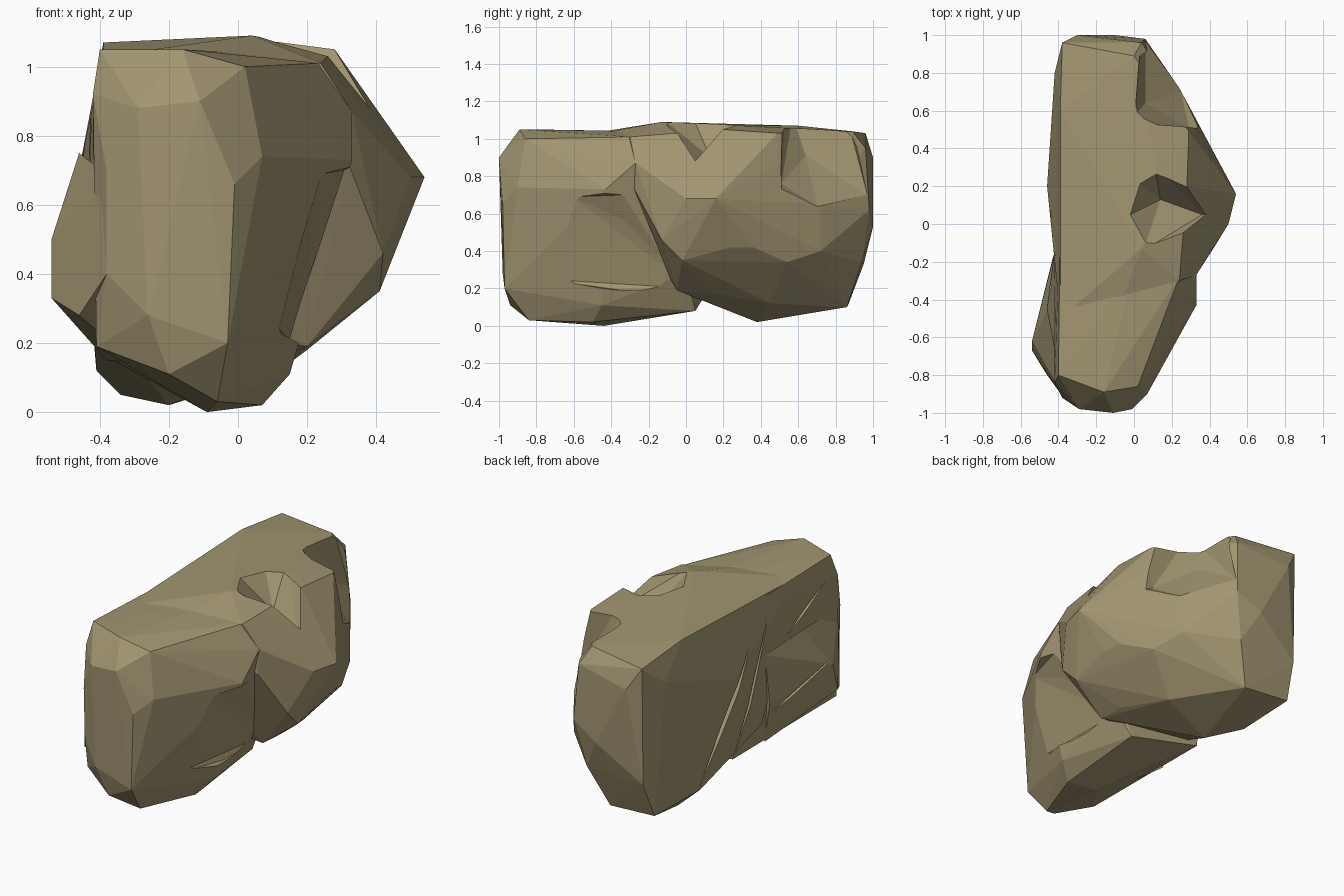
import bpy
import bmesh
from mathutils import Vector

default_cube = bpy.data.objects.get("Cube")
if default_cube:
    bpy.data.objects.remove(default_cube, do_unlink=True)

stone = bpy.data.materials.new("olive_stone")
stone.use_nodes = True
stone_colour = (.36, .30, .165, 1)
stone.diffuse_color = stone_colour
stone.node_tree.nodes["Principled BSDF"].inputs["Base Color"].default_value = stone_colour


def hull(name, points):
    """Make a faceted convex lump around a few corner points."""
    bm = bmesh.new()
    for point in points:
        bm.verts.new(point)
    result = bmesh.ops.convex_hull(bm, input=bm.verts[:])
    spare = {item for item in result["geom_interior"] + result["geom_unused"]
             if isinstance(item, bmesh.types.BMVert)}
    bmesh.ops.delete(bm, geom=list(spare), context="VERTS")
    bmesh.ops.recalc_face_normals(bm, faces=bm.faces[:])
    mesh = bpy.data.meshes.new(name)
    bm.to_mesh(mesh)
    bm.free()
    mesh.materials.append(stone)
    obj = bpy.data.objects.new(name, mesh)
    bpy.context.collection.objects.link(obj)
    return obj


def combine(target, other, operation):
    """Join or carve one lump with another and keep only the result."""
    modifier = target.modifiers.new(operation.lower(), "BOOLEAN")
    modifier.operation = operation
    modifier.solver = "EXACT"
    modifier.object = other
    bpy.context.view_layer.update()
    evaluated = target.evaluated_get(bpy.context.evaluated_depsgraph_get())
    mesh = bpy.data.meshes.new_from_object(evaluated)
    target.modifiers.clear()
    target.data = mesh
    bpy.data.objects.remove(other, do_unlink=True)


def groove(name, upper, lower, width, depth):
    """Make a slanting wedge that cuts into the flat -x side."""
    upper, lower = Vector(upper), Vector(lower)
    middle = (upper + lower) / 2
    across = Vector((0, width, width / 2))
    outward = Vector((-.3, 0, 0))
    inward = Vector((depth, 0, 0))
    return hull(name, [upper, lower, middle + inward,
                       upper + outward - across, upper + outward + across,
                       lower + outward - across, lower + outward + across])


# Front mass with a broad, steep face and a projecting shoulder
boulder = hull("boulder", [
    (-.40, -.80, 1.05), (-.16, -.89, 1.05), (.02, -.86, 1.0),
    (-.29, -.98, .88), (-.11, -1, .90), (-.01, -.98, .66),
    (.07, -.90, .74), (-.42, -.84, .92), (-.03, -.97, .20),
    (-.06, -.84, .03), (-.20, -.94, .11), (-.41, -.84, .19),
    (-.26, -.98, .28), (-.38, -.91, .40), (-.38, -.92, .70),
    (.07, -.50, .02), (-.09, -.44, 0), (.15, -.45, .11),
    (.24, -.28, 1.01), (.33, -.43, .73), (.33, -.27, .87),
    (0, -.20, 1.04), (-.39, .10, 1.02), (-.42, .10, .60),
    (-.38, .10, .16), (.06, .05, .08), (.16, 0, .28), (.25, 0, .70),
])

# Overhang below the shoulder
shoulder_undercut = hull("shoulder_undercut", [
    (.50, -.64, .72), (.50, -.40, .76), (.24, -.61, .69),
    (.31, -.33, .70), (.18, -.63, .48), (.24, -.34, .57),
    (.19, -.20, .37), (.11, -.77, .25), (.15, -.34, .19),
    (.16, .04, .20), (.50, -.80, .20), (.50, .12, .20),
    (.50, .12, .60),
])
combine(boulder, shoulder_undercut, "DIFFERENCE")

# Low swelling on the flat side
side_swelling = hull("side_swelling", [
    (-.54, -.67, .33), (-.54, -.62, .50), (-.46, -.45, .75),
    (-.38, -.91, .40), (-.37, -.92, .68), (-.46, -.80, .28),
    (-.43, -.18, .40), (-.42, -.15, .70), (-.30, -.60, .14),
    (-.38, -.20, .15),
])
combine(boulder, side_swelling, "UNION")

# Middle and rear mass with the pointed bulge
rear_mass = hull("rear_mass", [
    (.54, .16, .68), (.50, 0, .68), (.42, -.13, .46),
    (.41, -.02, .35), (.33, -.04, .31), (.20, -.05, .19),
    (.20, .13, .18), (.42, .24, .42), (.40, .36, .42),
    (.31, .54, .34), (.24, .72, .40), (.24, .72, .65),
    (.36, .05, .88), (.32, -.27, .72), (.33, -.27, .87),
    (.24, -.30, 1.01), (-.08, -.45, 1.03), (-.39, -.50, 1.03),
    (.28, .20, 1.05), (.29, .49, 1.03), (.33, .49, .86),
    (.12, .30, 1.07), (.04, -.13, 1.09), (-.20, .38, .02),
    (-.34, .56, .05), (-.41, .45, .12), (-.42, .45, .90),
    (-.46, .20, .70), (-.42, -.12, .30), (.12, .45, .12),
    (-.38, .96, 1.03), (0, .89, 1.04), (.04, .96, .95),
    (.06, .98, .62), (-.10, 1, .53), (-.30, 1, .90),
    (-.42, .80, .90), (-.38, .95, .33), (-.40, .87, .12),
    (-.10, .86, .10), (0, .94, .34), (-.39, .60, 1.07),
])
combine(boulder, rear_mass, "UNION")

# Broken hollow in the top
top_hollow = hull("top_hollow", [
    (-.06, .03, 1.13), (0, .24, 1.13), (.11, .31, 1.13),
    (.31, .22, 1.13), (.05, -.14, 1.12), (.14, .13, .90),
    (.36, .05, .87), (.50, .05, .95),
])
combine(boulder, top_hollow, "DIFFERENCE")

# Steep notch behind the bulge, open to the side
rear_notch = hull("rear_notch", [
    (0, .57, 1.12), (.08, .53, 1.12), (.40, .505, 1.12),
    (.02, .86, 1.12), (.40, .97, 1.12), (.06, .64, .91),
    (.29, .51, .76), (.40, .51, .70), (.25, .70, .64),
    (.40, .72, .55), (.06, .97, .70), (.40, .97, .65),
])
combine(boulder, rear_notch, "DIFFERENCE")

# Slanting cracks in the flat side
for crack in (
    groove("long_crack", (-.44, .02, .84), (-.41, .46, .14), .07, .08),
    groove("steep_crack", (-.42, -.18, .94), (-.42, .14, .20), .06, .06),
    groove("short_crack", (-.51, -.58, .52), (-.43, -.06, .27), .08, .05),
    groove("upper_crack", (-.41, -.72, .92), (-.43, -.32, .72), .08, .05),
):
    combine(boulder, crack, "DIFFERENCE")

# Keep every facet flat
for polygon in boulder.data.polygons:
    polygon.use_smooth = False
